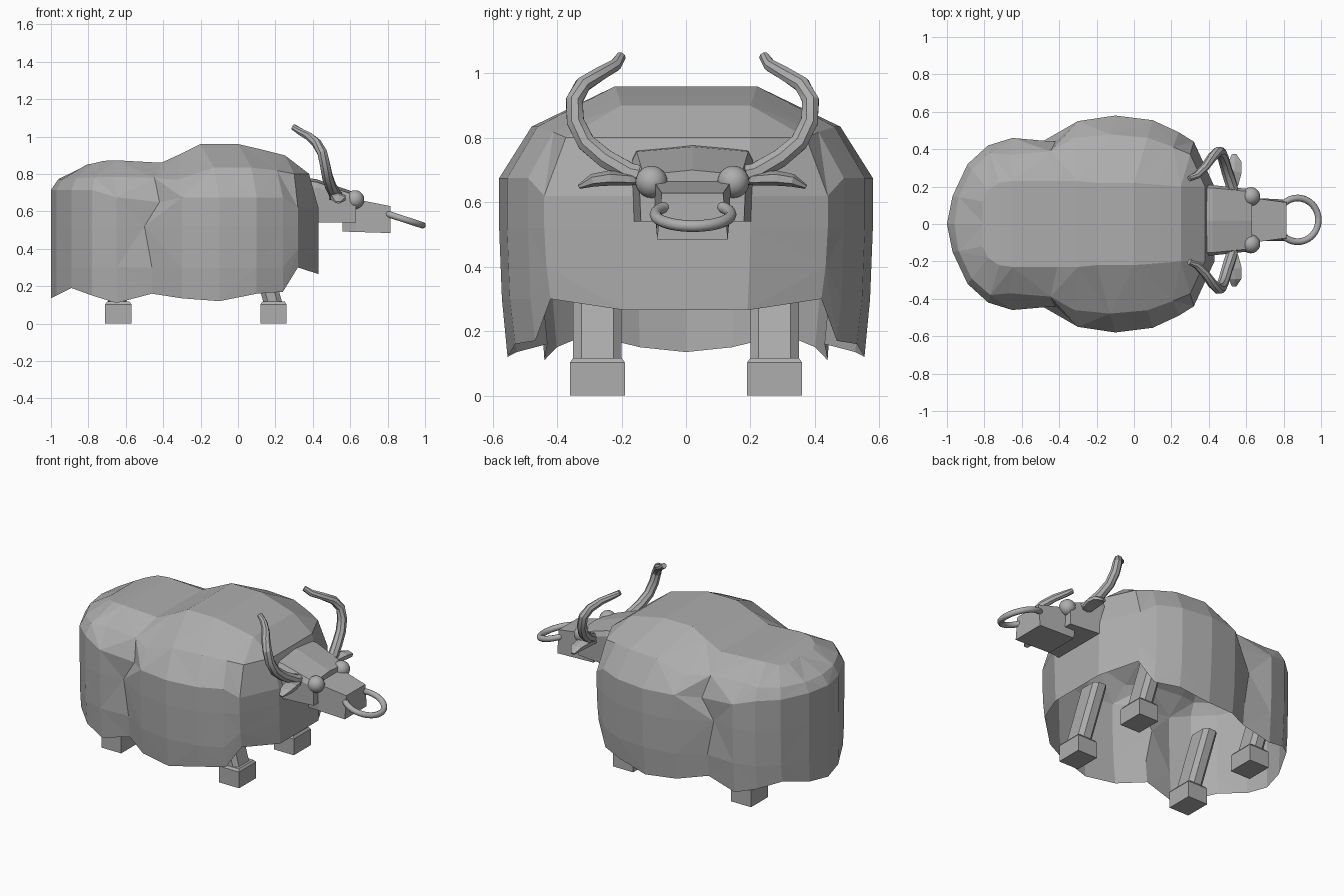
import bpy, bmesh, math
from mathutils import Vector

if "Cube" in bpy.data.objects:
    bpy.data.objects.remove(bpy.data.objects["Cube"])

grey = bpy.data.materials.new("warm_grey")
grey.diffuse_color = (0.42, 0.42, 0.42, 1)
grey.use_nodes = True
grey.node_tree.nodes["Principled BSDF"].inputs["Base Color"].default_value = grey.diffuse_color
CY = 0.02  # the head sits slightly off the body's centre line


def make(name, verts, faces):
    me = bpy.data.meshes.new(name)
    me.from_pydata([tuple(v) for v in verts], [], faces)
    bm = bmesh.new()
    bm.from_mesh(me)
    bmesh.ops.remove_doubles(bm, verts=bm.verts, dist=0.0005)
    bmesh.ops.recalc_face_normals(bm, faces=bm.faces)
    bm.to_mesh(me)
    bm.free()
    ob = bpy.data.objects.new(name, me)
    bpy.context.collection.objects.link(ob)
    me.materials.append(grey)
    return ob


def loft(name, rings):
    """Skin a list of equal rings and cap both ends."""
    n = len(rings[0])
    faces = [(i * n + j, i * n + (j + 1) % n, (i + 1) * n + (j + 1) % n, (i + 1) * n + j)
             for i in range(len(rings) - 1) for j in range(n)]
    faces += [tuple(range(n)), tuple(range((len(rings) - 1) * n, len(rings) * n))]
    return make(name, [v for r in rings for v in r], faces)


def tube(name, path, radii, sides=8, flat=1.0):
    """Tapered tube along a path; flat squashes it vertically."""
    pts = [Vector(p) for p in path]
    rings = []
    for i, p in enumerate(pts):
        t = (pts[min(i + 1, len(pts) - 1)] - pts[max(i - 1, 0)]).normalized()
        u = t.cross(Vector((1, 0, 0))).normalized()
        w = t.cross(u)
        rings.append([p + radii[i] * (math.cos(a) * w + flat * math.sin(a) * u)
                      for a in (math.tau * (k + .5) / sides for k in range(sides))])
    return loft(name, rings)


def smooth(ob, angle=40):
    bpy.ops.object.select_all(action='DESELECT')
    bpy.context.view_layer.objects.active = ob
    ob.select_set(True)
    bpy.ops.object.shade_smooth_by_angle(angle=math.radians(angle))


# Shaggy coat, open below: outer x, y, hem z, then crown edge x, y, z per column
columns = [
    (-1.00, .00, .135, -.80, .00, .850),
    (-.97, .15, .15, -.81, .12, .850),
    (-.89, .32, .19, -.78, .18, .855),
    (-.78, .42, .15, -.72, .22, .870),
    (-.65, .46, .11, -.65, .23, .873),
    (-.46, .45, .16, -.41, .23, .860),
    (-.30, .55, .135, -.30, .23, .910),
    (-.10, .58, .12, -.20, .22, .960),
    (.10, .555, .16, .00, .22, .960),
    (.24, .49, .17, .13, .21, .930),
    (.32, .44, .30, .25, .20, .900),
    (.43, .20, .265, .25, .20, .900),
    (.43, .00, .265, .25, .00, .900),
]
# Flank fold between rump and shoulder: (column, row) moved to a new place
fold = {(5, 2): (-.50, .435, .52), (5, 3): (-.42, .44, .65), (6, 4): (-.32, .46, .77),
        (4, 4): (-.67, .37, .785)}
verts, faces = [], []
for i, (x, y, hem, tx, ty, tz) in enumerate(columns):
    rear = i < 4
    mid = .715 if rear else .675 if i < 10 else .62
    rows = [(x, y * .955, hem), (x, y * .985, .30 if hem < .25 else .40), (x, y, .52), (x, y, mid)]
    s = .2 if rear else .28
    rows.append((x + (tx - x) * s, y + (ty - y) * s, .675 + (tz - .675) * .56))
    rows += [(tx, ty, tz), (tx, 0, tz)]
    verts += [fold.get((i, j), p) for j, p in enumerate(rows)]
R = 7
for i in range(len(columns) - 1):
    for j in range(R - 1):
        a, b, c, d = i * R + j, (i + 1) * R + j, (i + 1) * R + j + 1, i * R + j + 1
        tris = [(a, b, c), (a, c, d)] if (i + j) % 2 else [(a, b, d), (b, c, d)]
        for t in tris:  # drop slivers where columns share a point
            p, q, r = (Vector(verts[k]) for k in t)
            if (q - p).cross(r - p).length > 1e-6:
                faces.append(t)
# mirror the half coat across the centre line
N = len(verts)
faces += [tuple(N + k for k in reversed(f)) for f in faces]
verts += [(x, -y, z) for x, y, z in verts]
make("coat", verts, faces)


def octagon(cx, cy, z, hx, hy, c):
    return [(cx + sx, cy + sy, z) for sx, sy in (
        (-hx + c, -hy), (hx - c, -hy), (hx, -hy + c), (hx, hy - c),
        (hx - c, hy), (-hx + c, hy), (-hx, hy - c), (-hx, -hy + c))]


def rect(cx, cy, z, hx, hy):
    return [(cx - hx, cy - hy, z), (cx + hx, cy - hy, z), (cx + hx, cy + hy, z), (cx - hx, cy + hy, z)]


# Leaning legs and block hooves
for end, fx in (("front", .19), ("rear", -.64)):
    for side, s in (("left", 1), ("right", -1)):
        y = s * .275
        loft(f"{end}_{side}_leg", [octagon(fx, y, .10, .05, .075, .025),
                                   octagon(fx - .12, y, .52, .05, .075, .025)])
        loft(f"{end}_{side}_hoof", [rect(fx, y, 0, .07, .085), rect(fx, y, .103, .07, .085),
                                    rect(fx, y, .117, .06, .075)])


def head_ring(x, hw, low, side_z, mid_z):
    return [(x, CY - hw * .97, low), (x, CY - hw, side_z - .03), (x, CY - hw * .92, side_z), (x, CY, mid_z),
            (x, CY + hw * .92, side_z), (x, CY + hw, side_z - .03), (x, CY + hw * .97, low)]


# Skull and muzzle
loft("skull", [head_ring(.32, .19, .55, .765, .785), head_ring(.42, .188, .54, .757, .772),
               head_ring(.63, .165, .54, .685, .70)])


def muzzle_ring(x, top_w, bot_w, low, high):
    return [(x, CY - bot_w, low), (x, CY - top_w, high), (x, CY + top_w, high), (x, CY + bot_w, low)]


loft("muzzle", [muzzle_ring(.56, .125, .11, .492, .675), muzzle_ring(.63, .12, .11, .49, .665),
                muzzle_ring(.815, .095, .11, .484, .628)])

# Eyes, ears and horns on both sides
for side, s in (("left", 1), ("right", -1)):
    bpy.ops.mesh.primitive_uv_sphere_add(segments=20, ring_count=12, radius=.05,
                                         location=(.625, CY + s * .127, .663))
    eye = bpy.context.object
    eye.name = f"{side}_eye"
    eye.data.materials.append(grey)
    smooth(eye, 60)

    ear = [(.51, .14, .668), (.525, .20, .672), (.535, .26, .675), (.54, .31, .668), (.535, .352, .648)]
    tube(f"{side}_ear", [(x, CY + s * y, z) for x, y, z in ear],
         [.025, .04, .047, .04, .014], sides=6, flat=.5)

    horn = [(.535, .13, .68), (.52, .19, .69), (.495, .27, .735), (.478, .33, .785), (.465, .363, .85),
            (.45, .367, .915), (.42, .34, .965), (.38, .285, 1.0), (.335, .24, 1.025), (.295, .222, 1.052)]
    ob = tube(f"{side}_horn", [(x, CY + s * y, z) for x, y, z in horn],
              [.032, .032, .031, .030, .029, .028, .026, .023, .02, .016])
    smooth(ob, 30)

# Nose ring
bpy.ops.mesh.primitive_torus_add(major_radius=.117, minor_radius=.018, major_segments=32,
                                 minor_segments=10, location=(.875, CY + .002, .562),
                                 rotation=(0, math.radians(18), 0))
ring = bpy.context.object
ring.name = "nose_ring"
ring.data.materials.append(grey)
smooth(ring, 60)
